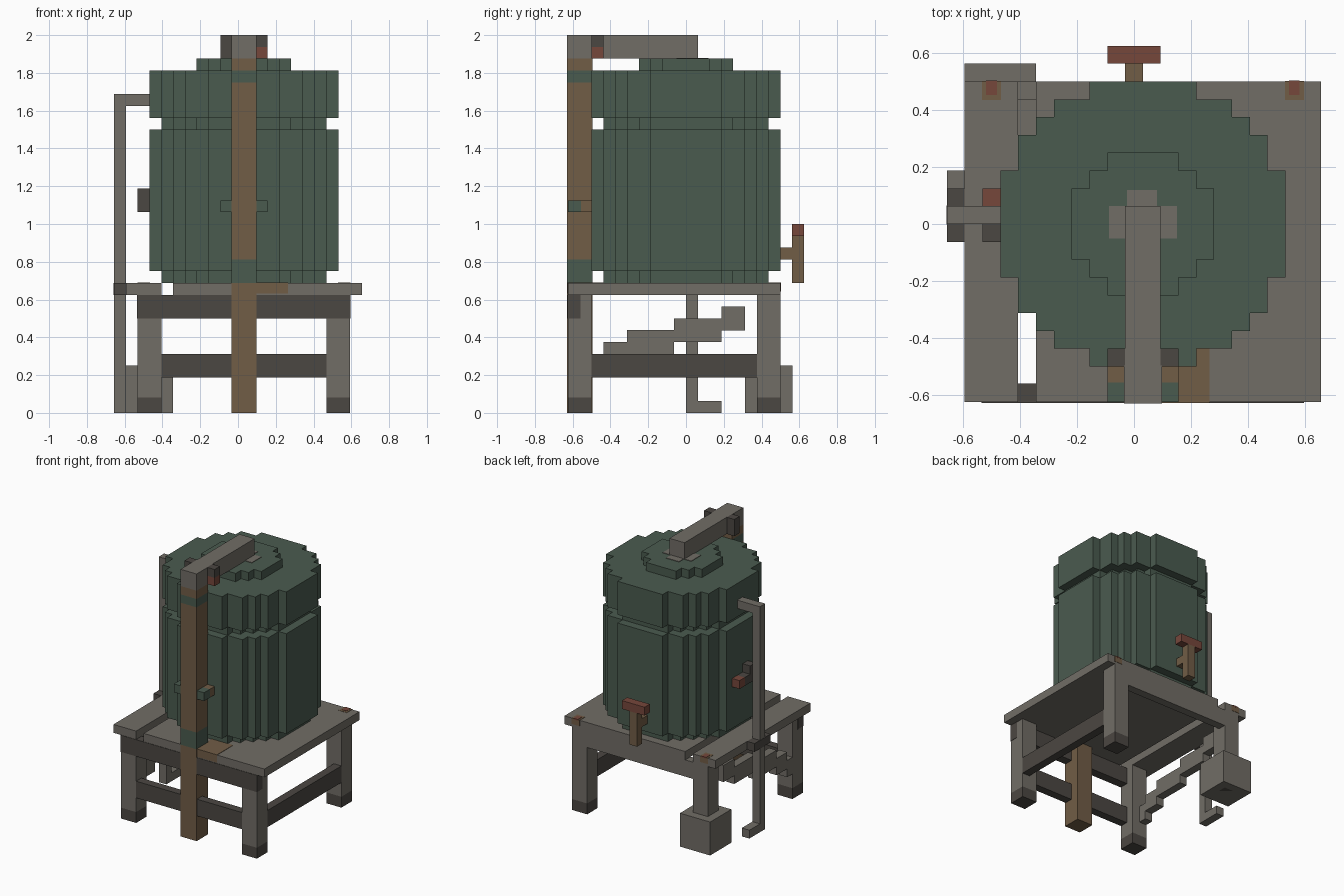
import bpy, bmesh, math

cube = bpy.data.objects.get("Cube")
if cube:
    bpy.data.objects.remove(cube, do_unlink=True)

U = 1 / 16          # one block
MID_X, MID_Y = 10.5, 10


def material(name, *rgb):
    m = bpy.data.materials.new(name)
    col = [(c / 255 / 12.92) if c < 11 else ((c / 255 + 0.055) / 1.055) ** 2.4 for c in rgb] + [1]
    m.use_nodes = True
    m.diffuse_color = col
    m.node_tree.nodes["Principled BSDF"].inputs["Base Color"].default_value = col
    return m


GREY = material("grey_wood", 113, 109, 102)
DARK = material("dark_iron", 75, 71, 66)
GREEN = material("green_paint", 74, 91, 79)
BROWN = material("rusty_brown", 113, 93, 70)
RED = material("red_paint", 118, 71, 59)


def finish(bm, name, mat):
    bmesh.ops.recalc_face_normals(bm, faces=bm.faces)
    mesh = bpy.data.meshes.new(name)
    bm.to_mesh(mesh)
    bm.free()
    mesh.materials.append(mat)
    obj = bpy.data.objects.new(name, mesh)
    bpy.context.collection.objects.link(obj)
    return obj


def box(name, mat, x, y, z, grow=0.0):
    """Box from block ranges; grow widens it sideways so it covers flush parts."""
    bm = bmesh.new()
    bmesh.ops.create_cube(bm, size=1)
    for v in bm.verts:
        v.co.x = (x[v.co.x > 0] - MID_X) * U + math.copysign(grow, v.co.x)
        v.co.y = (y[v.co.y > 0] - MID_Y) * U + math.copysign(grow, v.co.y)
        v.co.z = z[v.co.z > 0] * U
    return finish(bm, name, mat)


def stepped_disc(name, mat, radius, z0, z1, cx=11, cy=10):
    """Round slab with a block-stepped outline."""
    right, left = [], []
    for row in range(-radius, radius):
        half = math.floor(math.sqrt(radius ** 2 - (row + 0.5) ** 2) + 0.5)
        for edge in (row, row + 1):
            right.append((half, edge))
            left.append((-half, edge))
    bm = bmesh.new()
    verts = [bm.verts.new(((cx + a - MID_X) * U, (cy + b - MID_Y) * U, z0 * U))
             for a, b in right + left[::-1]]
    bm.faces.new(verts)
    bmesh.ops.remove_doubles(bm, verts=bm.verts, dist=1e-5)
    bmesh.ops.dissolve_limit(bm, angle_limit=0.01, verts=bm.verts, edges=bm.edges)
    top = bmesh.ops.extrude_face_region(bm, geom=bm.faces[:])["geom"]
    lift = [v for v in top if isinstance(v, bmesh.types.BMVert)]
    bmesh.ops.translate(bm, verts=lift, vec=(0, 0, (z1 - z0) * U))
    return finish(bm, name, mat)


# Tank
stepped_disc("tank_base", GREEN, 7, 11, 12)
stepped_disc("tank_body", GREEN, 8, 12, 24)
stepped_disc("tank_groove", GREEN, 7, 24, 25)
stepped_disc("tank_head", GREEN, 8, 25, 29)
stepped_disc("tank_lid", GREEN, 4, 29, 30)

# Table top with a slot between its two planks
box("narrow_plank", GREY, (1, 4), (0, 18), (10, 11))
box("wide_plank", GREY, (5, 21), (0, 18), (10, 11))

# Legs with dark feet
for side, x in (("right", (2, 4)), ("left", (18, 20))):
    for end, y in (("front", (0, 2)), ("back", (16, 18))):
        box(f"{end}_{side}_leg", GREY, x, y, (1.3, 10))
        box(f"{end}_{side}_foot", DARK, x, y, (0, 1.3))
box("foot_block", GREY, (1, 5), (15, 19), (0, 4))

# Aprons and rails
box("front_apron", DARK, (2, 20), (0, 1), (8, 10), 0.003)
box("back_apron", GREY, (4, 18), (17, 18), (8, 10))
box("front_rail", DARK, (4, 18), (0, 1), (3, 5))
box("left_rail", DARK, (19, 20), (2, 16), (3, 5))

# Slipped side rail, stepping up towards the back
for step, y in enumerate(((2, 3), (3, 5), (5, 9), (9, 13), (13, 15))):
    box(f"slipped_rail_{step}", GREY, (2, 3), y, (step + 3, step + 5))

# Front post in coloured sections
post = ((0, 11, BROWN), (11, 13, GREEN), (13, 28, BROWN),
        (28, 29, GREEN), (29, 30, BROWN), (30, 32, GREY))
for n, (z0, z1, mat) in enumerate(post):
    box(f"post_section_{n}", mat, (10, 12), (0, 2), (z0, z1), 0.004)
for side, x in (("right", (9, 10)), ("left", (12, 13))):
    box(f"{side}_clamp_front", GREEN, x, (0, 1.1), (17, 18))
    box(f"{side}_clamp_back", BROWN, x, (1.1, 2), (17, 18))

# Top arm with its fittings
box("top_arm", GREY, (10, 12), (2, 11), (30, 32))
box("arm_fitting_right", DARK, (9, 10), (2, 3), (30, 32))
box("arm_fitting_left", DARK, (12, 13), (2, 3), (31, 32))
box("arm_fitting_red", RED, (12, 13), (2, 3), (30, 31))
box("lid_patch_wide", GREY, (9.1, 12.9), (9.2, 11), (30, 30.06))
box("lid_patch_back", GREY, (10.1, 11.8), (11, 11.9), (30, 30.06))

# Side pipe
box("pipe_riser", GREY, (0, 1), (10, 11), (0, 27))
box("pipe_elbow", GREY, (1, 3), (10, 11), (26, 27))
box("pipe_foot", GREY, (0, 1), (11, 13), (0, 1))
for n, y in enumerate(((9, 10), (11, 12))):
    box(f"pipe_clamp_{n}", DARK, (0, 1), y, (10, 11))
box("pipe_clamp_band", DARK, (0, 1), (10, 11), (10, 11), 0.002)

# Side lever on the tank
box("lever_upright", DARK, (2, 3), (9, 10), (17, 19))
box("lever_bar", DARK, (2, 3), (10, 11), (17, 18))
box("lever_grip", RED, (2, 3), (11, 12), (17, 18))

# Back tap
box("tap_spout", BROWN, (10, 11), (18, 19), (13, 14))
box("tap_stem", BROWN, (10, 11), (19, 20), (11, 15))
box("tap_handle", RED, (9, 12), (19, 20), (15, 16))

# Rust stains on the table
box("front_stain", BROWN, (12, 14.7), (0, 3), (10.1, 11.04), 0.002)
for side, x in (("right", 2.5), ("left", 19.5)):
    box(f"{side}_rust_outer", BROWN, (x - 0.5, x + 0.5), (17, 18), (10.3, 11.03), 0.002)
    box(f"{side}_rust_inner", RED, (x - 0.25, x + 0.25), (17.3, 18), (10.9, 11.06), 0.003)
